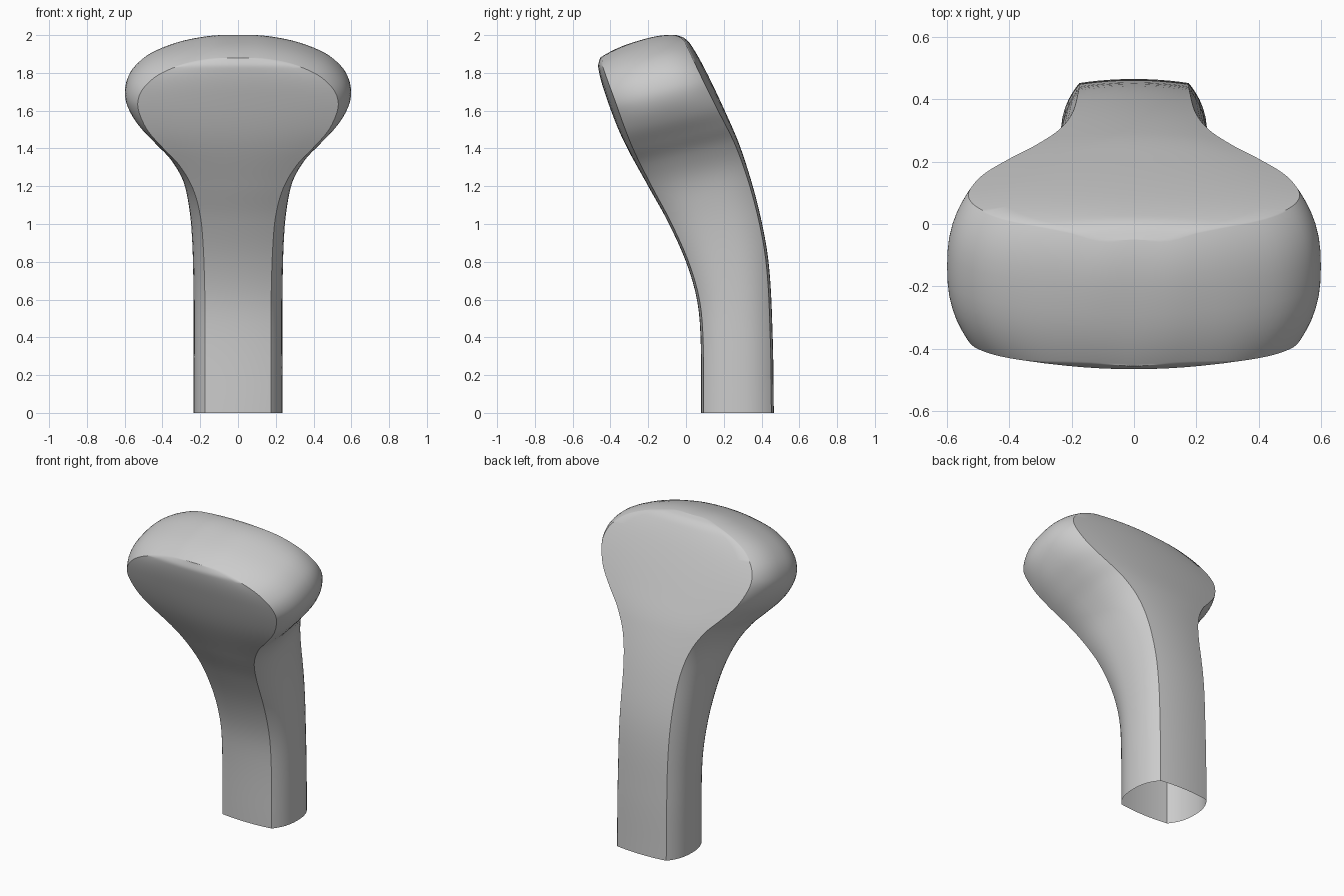
import bpy, bmesh, math
from mathutils import Vector

if "Cube" in bpy.data.objects:
    bpy.data.objects.remove(bpy.data.objects["Cube"])

# Outlines seen from the front as (z, half width): face edges and bulging rim
EDGE = [(0, .175), (.3, .175), (.6, .175), (.9, .183), (1.1, .2), (1.25, .24),
        (1.37, .31), (1.46, .395), (1.55, .475), (1.64, .52), (1.71, .53),
        (1.78, .5), (1.85, .42), (1.905, .29), (1.935, .14), (1.94, 0)]
RIM = [(0, .235), (.3, .235), (.6, .235), (.9, .242), (1.1, .26), (1.25, .295),
       (1.37, .365), (1.46, .45), (1.55, .535), (1.64, .588), (1.72, .597),
       (1.805, .56), (1.88, .47), (1.935, .325), (1.965, .16), (1.97, 0)]
# Side profiles as (z, y)
FRONT = [(0, .08), (.4, .077), (.6, .058), (.8, .0), (1.02, -.1), (1.2, -.2),
         (1.45, -.335), (1.68, -.425), (1.83, -.465), (1.88, -.455)]
BACK = [(0, .465), (.4, .459), (.8, .437), (1.1, .38), (1.4, .29), (1.6, .205),
        (1.82, .1), (1.95, .025), (1.985, -.01), (2.0, -.05)]


def profile(pts, z):
    """Smooth y at height z."""
    z = min(max(z, 0), pts[-1][0])
    n = len(pts) - 1
    i = max(k for k in range(n) if pts[k][0] <= z)

    def slope(k):
        a, b = pts[max(k - 1, 0)], pts[min(k + 1, n)]
        return (b[1] - a[1]) / (b[0] - a[0])
    (z0, y0), (z1, y1) = pts[i], pts[i + 1]
    h = z1 - z0
    t = (z - z0) / h
    return ((2*t**3 - 3*t*t + 1)*y0 + (t**3 - 2*t*t + t)*h*slope(i)
            + (3*t*t - 2*t**3)*y1 + (t**3 - t*t)*h*slope(i + 1))


def outline(pts, sub):
    """Catmull-Rom curve, mirrored past the crown."""
    p = [Vector(q) for q in pts]
    p = [2*p[0] - p[1]] + p + [Vector((p[-2].x, -p[-2].y))]
    out = []
    for i in range(1, len(p) - 2):
        a, b, c, d = p[i - 1:i + 3]
        for k in range(sub):
            t = k / sub
            out.append(.5*(2*b + (c - a)*t + (2*a - 5*b + 4*c - d)*t*t
                           + (3*b - a - 3*c + d)*t**3))
    return out + [p[-2]]


def section(e, m):
    """Closed ring: front face, right rim, back face, left rim."""
    t = min(max((e.x - .3) / 1.0, 0), 1)
    s = .06 * t*t*(3 - 2*t)
    w, zf, zb = max(e.y, 0), e.x - s, e.x + s
    yf, yb, d = profile(FRONT, zf), profile(BACK, zb), .075 * w
    nf, nr = 12, 16
    front = [Vector((w*u, yf + d*u*u, zf)) for u in (2*k/nf - 1 for k in range(nf + 1))]
    back = [Vector((-w*u, yb - d*u*u, zb)) for u in (2*k/nf - 1 for k in range(nf + 1))]
    bulge = Vector((max(m.y, 0) - w, 0, m.x - e.x))
    rim = []
    for k in range(1, nr):
        t = .5 - .5*math.cos(math.pi * k / nr)
        rim.append(front[-1].lerp(back[0], t) + bulge * (1 - abs(2*t - 1)**2.5))
    left = [Vector((-p.x, p.y, p.z)) for p in reversed(rim)]
    return front + rim + back + left


# Loft the handle and head as one shell, open at the foot
bm = bmesh.new()
rings = [[bm.verts.new(p) for p in section(e, m)]
         for e, m in zip(outline(EDGE, 5), outline(RIM, 5))]
for r0, r1 in zip(rings, rings[1:]):
    n = len(r0)
    for i in range(n):
        j = (i + 1) % n
        bm.faces.new((r0[i], r0[j], r1[j], r1[i]))
bmesh.ops.remove_doubles(bm, verts=bm.verts, dist=.0003)
bmesh.ops.recalc_face_normals(bm, faces=bm.faces)
mesh = bpy.data.meshes.new("curved_handle")
bm.to_mesh(mesh)
bm.free()
handle = bpy.data.objects.new("curved_handle", mesh)
bpy.context.collection.objects.link(handle)
bpy.context.view_layer.objects.active = handle
handle.select_set(True)
bpy.ops.object.shade_smooth_by_angle(angle=math.radians(40))
